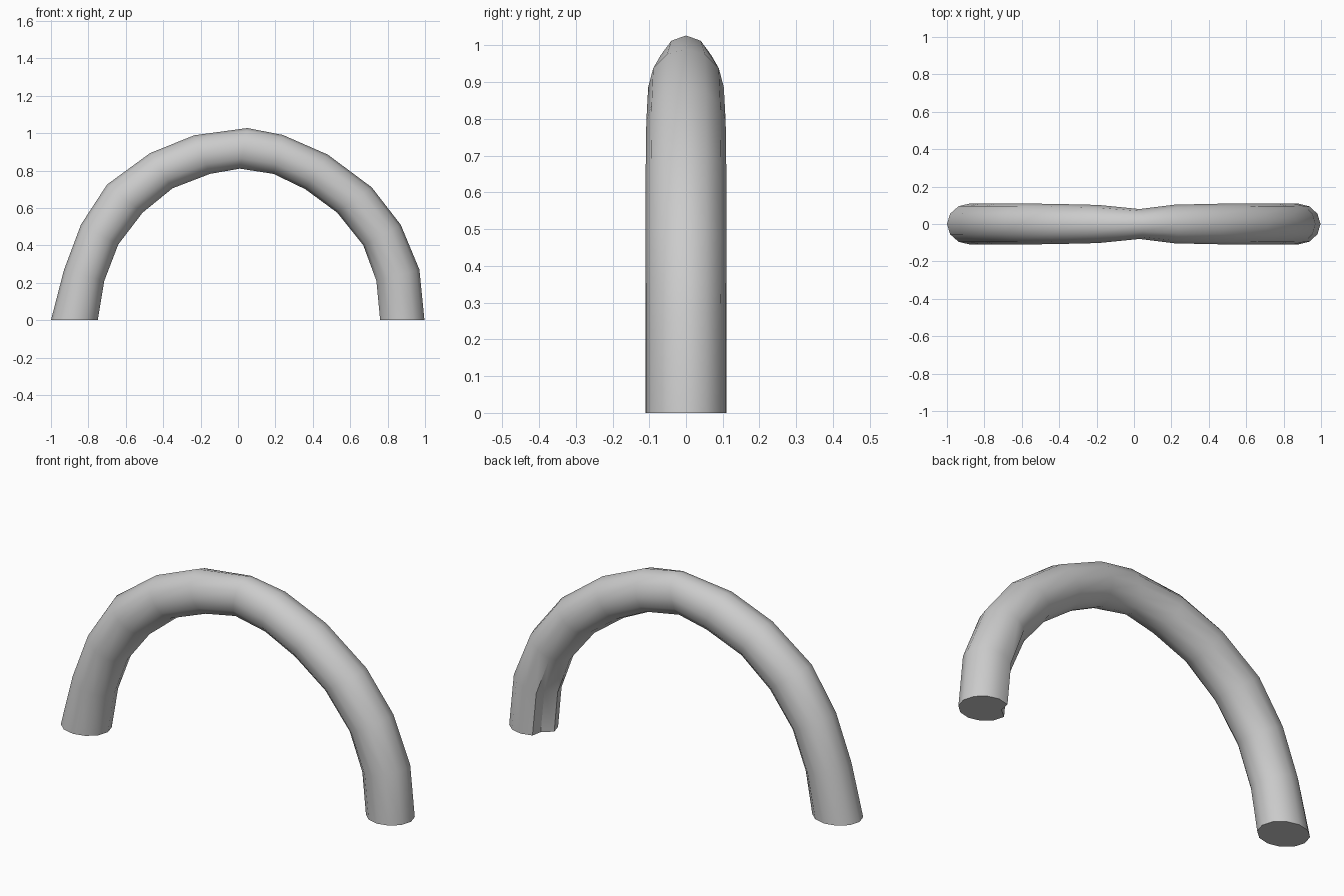
import bpy, bmesh, math

if "Cube" in bpy.data.objects:
    bpy.data.objects.remove(bpy.data.objects["Cube"])

# Outer and inner arch outlines in the front view, one pair per ring
outer = [(-1, 0), (-.93, .27), (-.84, .51), (-.70, .725), (-.47, .893), (-.235, .988),
         (.05, 1.027), (.24, .99), (.48, .885), (.715, .71), (.87, .51), (.97, .27), (.997, 0)]
inner = [(-.75, 0), (-.715, .21), (-.64, .405), (-.51, .575), (-.35, .705), (-.15, .782),
         (.01, .81), (.19, .782), (.36, .70), (.53, .575), (.67, .40), (.74, .21), (.76, 0)]
# Half depth of each ring, pinched at the crown
depth = [.11, .11, .11, .11, .107, .102, .08, .103, .108, .11, .11, .109, .109]
SIDES = 12
LAST = len(outer) - 1

# Tube lofted through the rings
bm = bmesh.new()
rings = []
for i, ((ox, oz), (ix, iz), w) in enumerate(zip(outer, inner, depth)):
    ring = []
    for k in range(SIDES):
        a = math.tau * k / SIDES
        t = (1 + math.cos(a)) / 2
        s = math.sin(a)
        # Small groove on the inner back of the right leg
        if i >= LAST - 1 and k == 5:
            t, s = t + .14, s * .75
        ring.append(bm.verts.new((ix + (ox - ix) * t, w * s, iz + (oz - iz) * t)))
    rings.append(ring)
for r0, r1 in zip(rings, rings[1:]):
    for k in range(SIDES):
        j = (k + 1) % SIDES
        bm.faces.new((r0[k], r0[j], r1[j], r1[k]))

# Flat feet
bm.faces.new(rings[0])
bm.faces.new(rings[-1])
bmesh.ops.recalc_face_normals(bm, faces=bm.faces)

mesh = bpy.data.meshes.new("arch_handle")
bm.to_mesh(mesh)
bm.free()
arch = bpy.data.objects.new("arch_handle", mesh)
bpy.context.collection.objects.link(arch)
bpy.context.view_layer.objects.active = arch
arch.select_set(True)
bpy.ops.object.shade_smooth_by_angle(angle=math.radians(35))
